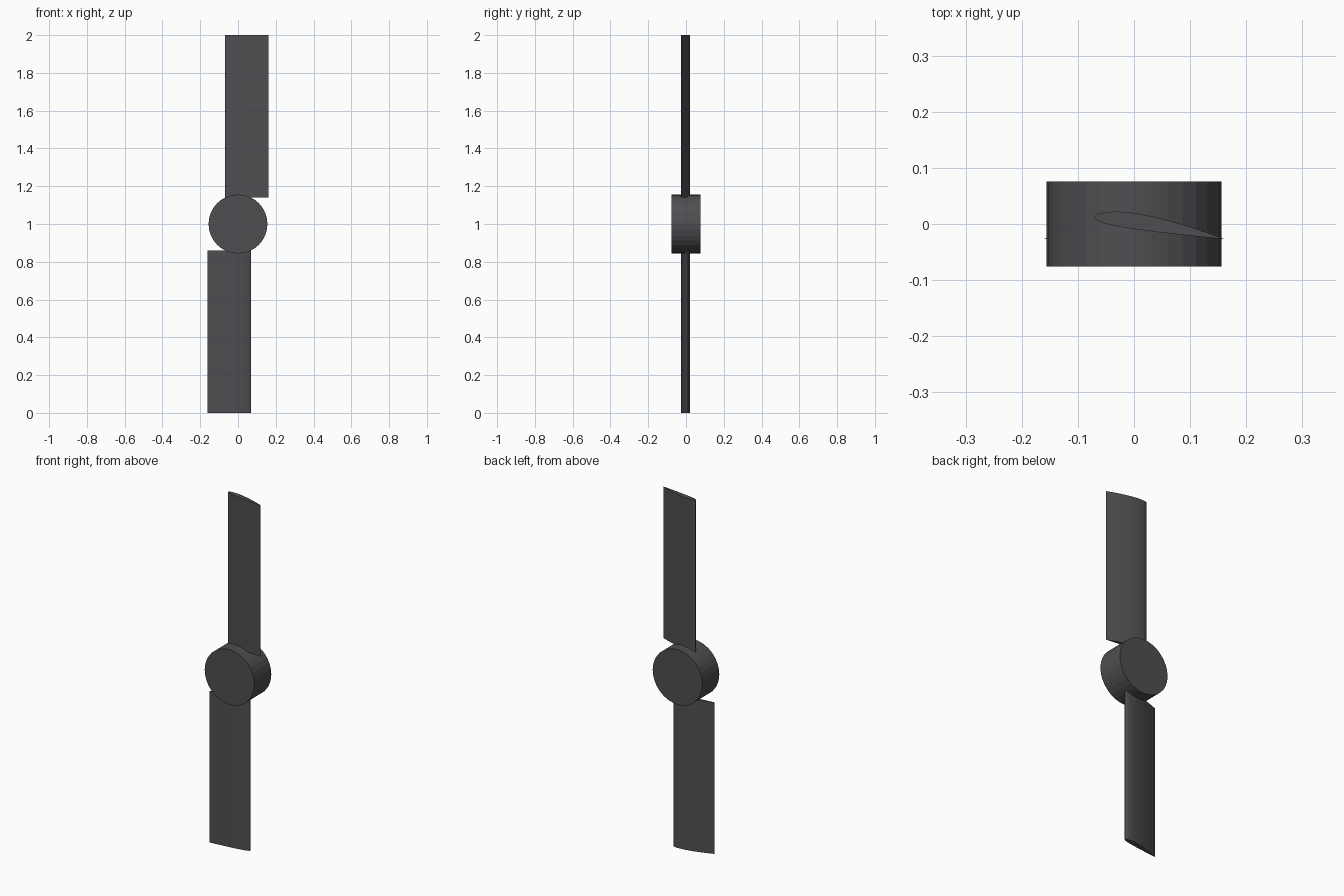
import bpy, bmesh, math
from mathutils import Matrix, Vector

cube = bpy.data.objects.get("Cube")
if cube:
    bpy.data.objects.remove(cube)

dark_grey = bpy.data.materials.new("dark grey")
dark_grey.use_nodes = True
colour = (0.078, 0.077, 0.084, 1)
dark_grey.diffuse_color = colour
dark_grey.node_tree.nodes["Principled BSDF"].inputs["Base Color"].default_value = colour


def add_object(name, bm):
    bmesh.ops.recalc_face_normals(bm, faces=bm.faces)
    mesh = bpy.data.meshes.new(name)
    bm.to_mesh(mesh)
    bm.free()
    mesh.materials.append(dark_grey)
    obj = bpy.data.objects.new(name, mesh)
    bpy.context.collection.objects.link(obj)
    return obj


def airfoil(lead, trail, thickness=0.12, camber=0.02, peak=0.4, steps=16):
    """Cambered wing section from leading to trailing edge, as a closed loop."""
    chord = trail - lead
    normal = Vector((-chord.y, chord.x))

    def point(t, side):
        half = 5 * thickness * (0.2969 * math.sqrt(t) - 0.126 * t - 0.3516 * t**2
                                + 0.2843 * t**3 - 0.1036 * t**4)
        p = peak if t < peak else 1 - peak
        bend = camber * (1 - ((t - peak) / p) ** 2)
        return lead + chord * t + normal * (bend + side * half)

    ts = [(1 - math.cos(math.pi * i / steps)) / 2 for i in range(steps + 1)]
    return [point(t, 1) for t in reversed(ts)] + [point(t, -1) for t in ts[1:-1]]


def blade(name, turn):
    root, tip = 0.14, 1.0
    bm = bmesh.new()
    section = airfoil(Vector((-0.07, 0.013)), Vector((0.161, -0.027)))
    face = bm.faces.new([bm.verts.new((p.x, p.y, root)) for p in section])
    grown = bmesh.ops.extrude_face_region(bm, geom=[face], use_keep_orig=True)
    top = [v for v in grown["geom"] if isinstance(v, bmesh.types.BMVert)]
    bmesh.ops.translate(bm, verts=top, vec=(0, 0, tip - root))
    place = Matrix.Translation((0, 0, 1)) @ Matrix.Rotation(turn, 4, 'Y')
    bm.transform(place)
    return add_object(name, bm)


# Hub: a short drum along the y axis
bm = bmesh.new()
bmesh.ops.create_cone(bm, cap_ends=True, segments=32, radius1=0.156, radius2=0.156, depth=0.152)
bm.transform(Matrix.Translation((0, 0, 1)) @ Matrix.Rotation(math.pi / 2, 4, 'X'))
add_object("hub", bm)

# Two blades, half a turn apart
blade("upper_blade", 0)
blade("lower_blade", math.pi)
